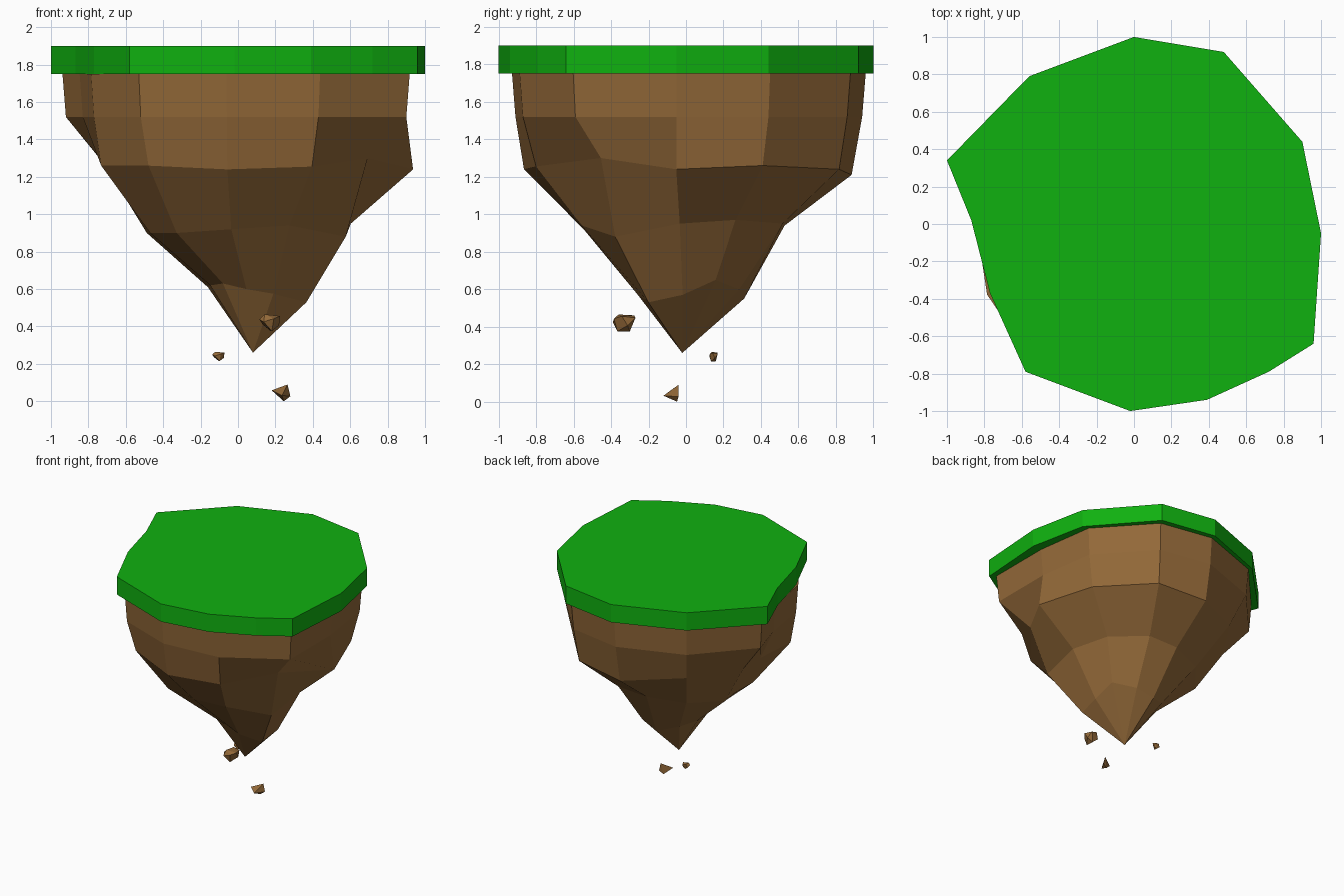
import bpy
import bmesh
from mathutils import Vector

if "Cube" in bpy.data.objects:
    bpy.data.objects.remove(bpy.data.objects["Cube"])


def material(name, rgb):
    m = bpy.data.materials.new(name)
    m.diffuse_color = (*rgb, 1)
    m.use_nodes = True
    m.node_tree.nodes["Principled BSDF"].inputs["Base Color"].default_value = m.diffuse_color
    return m


GREEN = material("grass_green", (0.005, 0.44, 0.005))
BROWN = material("earth_brown", (0.29, 0.14, 0.04))


def finish(bm, name, mat):
    bmesh.ops.recalc_face_normals(bm, faces=bm.faces)
    mesh = bpy.data.meshes.new(name)
    bm.to_mesh(mesh)
    bm.free()
    mesh.materials.append(mat)
    obj = bpy.data.objects.new(name, mesh)
    bpy.context.collection.objects.link(obj)
    return obj


# Grass slab: extruded irregular outline
grass = [(1, -.05), (.90, .44), (.48, .92), (0, 1), (-.56, .79), (-1, .34), (-.87, .02),
         (-.77, -.37), (-.58, -.79), (-.02, -1), (.39, -.94), (.72, -.79), (.96, -.64)]
bm = bmesh.new()
base = bm.faces.new([bm.verts.new((x, y, 1.75)) for x, y in grass])
ext = bmesh.ops.extrude_face_region(bm, geom=[base], use_keep_orig=True)
bmesh.ops.translate(bm, vec=(0, 0, .15),
                    verts=[v for v in ext["geom"] if isinstance(v, bmesh.types.BMVert)])
finish(bm, "grass_slab", GREEN)

# Hanging rock: one outline shrunk unevenly level by level towards an off-centre tip
outline = [(.90, -.05), (.83, .44), (.45, .86), (0, .94), (-.53, .75), (-.92, .32),
           (-.83, .02), (-.77, -.37), (-.52, -.74), (-.06, -.91), (.43, -.87), (.90, -.59)]
N = len(outline)
levels = [  # axis x, scale per corner, height per corner
    (0, [1.02] * N, [1.75] * N),
    (0, [1] * N, [1.52] * N),
    (0, [1.04, .93, .95, .94, .85, .77, .85, .95, .92, .95, .92, .77],
     [1.24, 1.26, 1.24, 1.21, 1.26, 1.26, 1.26, 1.26, 1.26, 1.24, 1.255, 1.30]),
    (0, [.67, .60, .60, .56, .55, .53, .56, .61, .63, .60, .64, .64],
     [.95, .97, .95, .94, .92, .90, .90, .90, .90, .92, .94, .88]),
    (.06, [.36, .36, .33, .33, .30, .24, .26, .27, .27, .25, .30, .34],
     [.57, .65, .60, .55, .60, .61, .62, .62, .63, .60, .575, .53]),
]
bm = bmesh.new()
rings = [[bm.verts.new((cx + x * s, y * s, z)) for (x, y), s, z in zip(outline, scale, height)]
         for cx, scale, height in levels]
tip = bm.verts.new((.08, -.02, .26))
bm.faces.new(rings[0])
for i in range(N):
    j = (i + 1) % N
    for upper, lower in zip(rings, rings[1:]):
        bm.faces.new((upper[i], upper[j], lower[j], lower[i]))
    bm.faces.new((rings[-1][i], rings[-1][j], tip))
finish(bm, "hanging_rock", BROWN)


# Loose falling stones: convex hulls of a few points
def stone(name, centre, size, pts):
    bm = bmesh.new()
    for p in pts:
        bm.verts.new(Vector(centre) + Vector(a * b / 2 for a, b in zip(p, size)))
    hull = bmesh.ops.convex_hull(bm, input=bm.verts)
    bmesh.ops.delete(bm, geom=[v for v in bm.verts if not v.link_faces], context="VERTS")
    finish(bm, name, BROWN)


chunk = [(-1, -.3, .4), (-.5, -.5, 1), (1, -.2, .8), (.9, .3, -.3), (.2, -.6, -1),
         (-.6, -1, .1), (.4, -.9, .5), (-.3, .9, .9), (.6, 1, .6), (.1, .5, -1), (-.7, .7, -.2)]
shard = [(-1, -.1, .3), (.7, 1, 1), (1, 1, -.4), (.3, .8, -1), (.1, -1, -.3)]
stone("large_stone", (.17, -.33, .42), (.11, .12, .09), chunk)
stone("middle_stone", (.23, -.08, .045), (.10, .08, .09), shard)
stone("small_stone", (-.105, .147, .24), (.065, .045, .05), chunk)
